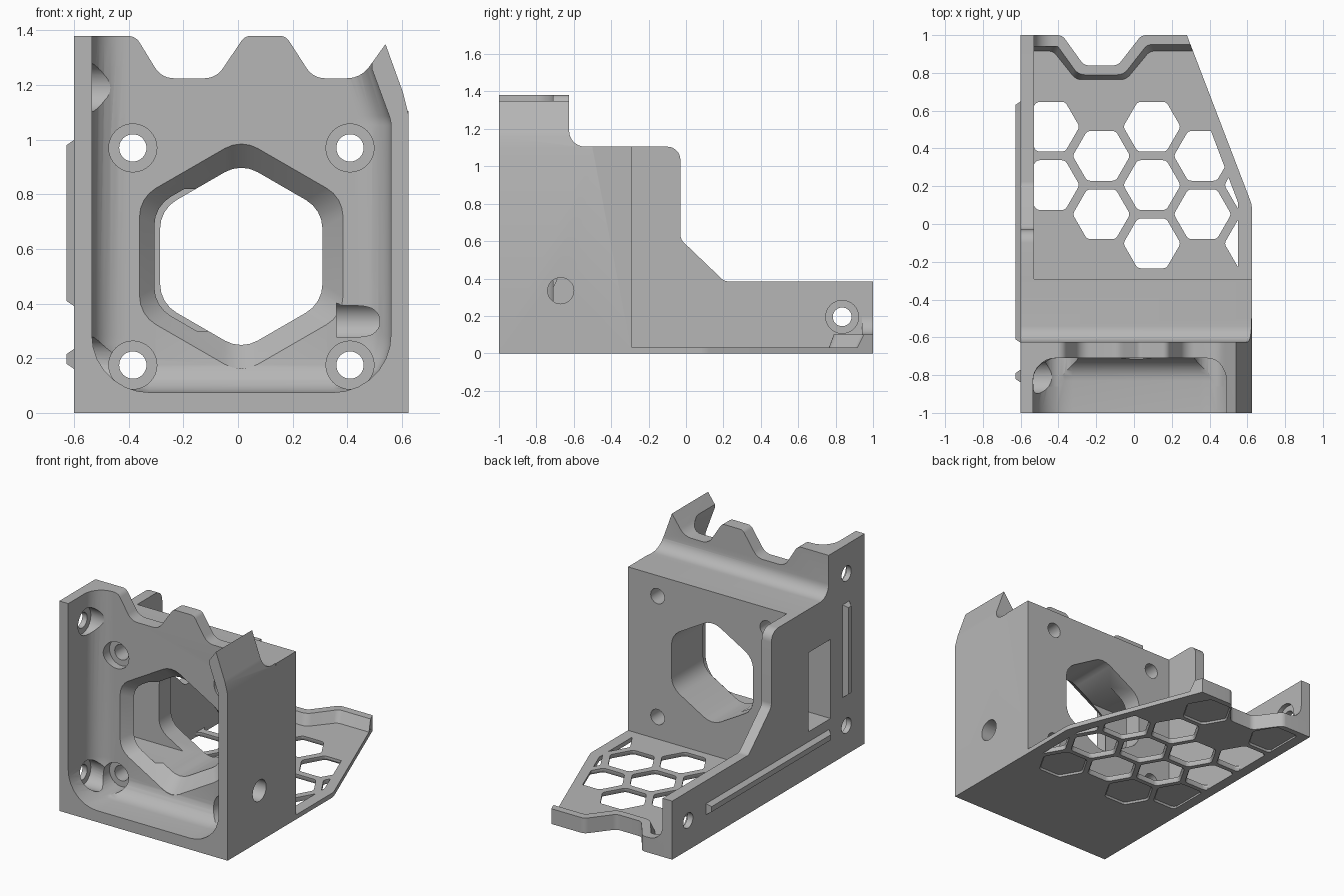
import bpy, bmesh, math
from mathutils import Vector

if "Cube" in bpy.data.objects:
    bpy.data.objects.remove(bpy.data.objects["Cube"])

grey = bpy.data.materials.new("plain grey")
grey.use_nodes = True
grey.diffuse_color = (0.47, 0.47, 0.47, 1)
grey.node_tree.nodes["Principled BSDF"].inputs["Base Color"].default_value = (0.47, 0.47, 0.47, 1)


def rounded(points, steps=7):
    """Polygon from (u, v, optional radius); corners become true arcs."""
    out, n = [], len(points)
    for i, p in enumerate(points):
        c = Vector(p[:2])
        r = p[2] if len(p) > 2 else 0
        if r <= 0:
            out.append(c)
            continue
        a = (Vector(points[i - 1][:2]) - c).normalized()
        b = (Vector(points[(i + 1) % n][:2]) - c).normalized()
        half = a.angle(b) / 2
        t, w = r / math.tan(half), math.sin(half)
        for k in range(steps + 1):
            s = k / steps
            ka, kc, kb = (1 - s) ** 2, 2 * s * (1 - s) * w, s * s
            out.append((ka * (c + a * t) + kc * c + kb * (c + b * t)) / (ka + kc + kb))
    return out


def loft(name, axis, sections):
    """Solid through (position, 2D ring) sections along an axis."""
    place = {"x": lambda p, w: (w, p[0], p[1]),
             "y": lambda p, w: (p[0], w, p[1]),
             "z": lambda p, w: (p[0], p[1], w)}[axis]
    bm = bmesh.new()
    rings = [[bm.verts.new(place(p, w)) for p in ring] for w, ring in sections]
    n = len(rings[0])
    for lo, hi in zip(rings, rings[1:]):
        for i in range(n):
            j = (i + 1) % n
            bm.faces.new((lo[i], lo[j], hi[j], hi[i]))
    bm.faces.new(rings[0])
    bm.faces.new(rings[-1])
    bmesh.ops.recalc_face_normals(bm, faces=bm.faces)
    mesh = bpy.data.meshes.new(name)
    bm.to_mesh(mesh)
    bm.free()
    mesh.materials.append(grey)
    ob = bpy.data.objects.new(name, mesh)
    bpy.context.collection.objects.link(ob)
    return ob


def prism(name, axis, ring, lo, hi):
    return loft(name, axis, [(lo, ring), (hi, ring)])


def box(u0, u1, v0, v1):
    return [(u0, v0), (u1, v0), (u1, v1), (u0, v1)]


def circle(u, v, r, n=32):
    return [(u + r * math.cos(2 * math.pi * i / n), v + r * math.sin(2 * math.pi * i / n)) for i in range(n)]


def hexagon(u, v, r, corner, turn=0):
    angles = [math.radians(turn + 60 * i) for i in range(6)]
    return rounded([(u + r * math.cos(a), v + r * math.sin(a), corner) for a in angles], 4)


def clip(poly, nu, nv, limit):
    """Keep the part of a convex polygon where nu*u + nv*v <= limit."""
    out = []
    for i, p in enumerate(poly):
        q = poly[i - 1]
        dp, dq = nu * p[0] + nv * p[1] - limit, nu * q[0] + nv * q[1] - limit
        if dp * dq < 0:
            s = dq / (dq - dp)
            out.append((q[0] + (p[0] - q[0]) * s, q[1] + (p[1] - q[1]) * s))
        if dp <= 0:
            out.append(tuple(p))
    return out


def cut(ob, cutters):
    for c in cutters:
        m = ob.modifiers.new("cut", "BOOLEAN")
        m.operation, m.solver, m.object = "DIFFERENCE", "EXACT", c
        bpy.context.view_layer.objects.active = ob
        bpy.ops.object.modifier_apply(modifier=m.name)


helpers = []


def cutter(axis, *sections):
    ob = loft("cutter", axis, sections)
    ob.hide_render = True
    helpers.append(ob)
    return ob


def drill(axis, u, v, r, lo, hi):
    ring = circle(u, v, r)
    return cutter(axis, (lo, ring), (hi, ring))


# Main block, profiled from the side
block = prism("main_block", "x", rounded([
    (-1, 0), (-.29, 0), (-.29, 1.105), (-.625, 1.105, .085), (-.625, 1.42), (-1, 1.42)]), -.6, .625)

# Scalloped top edge and slanted corner
top = rounded([(-.8, 1.38), (-.375, 1.38, .05), (-.28, 1.225, .08), (-.08, 1.225, .08), (.025, 1.38, .04),
               (.175, 1.38, .04), (.275, 1.225, .08), (.45, 1.225, .1), (.54, 1.35), (.605, 1.17, .2),
               (.64, 1.03), (.8, 1.03), (.8, 1.6), (-.8, 1.6)])
block_cuts = [cutter("y", (-1.1, top), (-.5, top))]


# Front pocket with a filleted back
def pocket(d):
    return rounded([(-.535 + d, 1.6), (-.535 + d, .075 + d, .21 - d), (.56 - d, .075 + d, .21 - d),
                    (.56 - d, 1.07, .1), (.49 - d, 1.26), (.49 - d, 1.6)])


fillet = .12
sections = [(-1.1, pocket(0))]
for k in range(8):
    a = math.pi / 2 * k / 7
    sections.append((-.71 - fillet + fillet * math.sin(a), pocket(fillet * (1 - math.cos(a)))))
block_cuts.append(cutter("y", *sections))

# Hexagonal opening with a bevelled front
big, small = (hexagon(.012, .573, r, .12, 30) for r in (.43, .343))
block_cuts.append(cutter("y", (-.72, big), (-.71, big), (-.62, small), (-.2, small)))

# Bolt holes with counterbores
for x in (-.385, .41):
    for z in (.175, .97):
        block_cuts += [drill("y", x, z, .05, -.8, -.2), drill("y", x, z, .088, -.86, -.66)]
for z in (.19, 1.19):
    block_cuts += [drill("x", -.81, z, .05, -.7, -.5), drill("x", -.81, z, .088, -.565, -.4)]
block_cuts.append(drill("x", -.67, .335, .07, .36, .7))

# Window in the side
window = box(-.645, -.415, .3, .82)
block_cuts.append(cutter("x", (-.7, window), (0, window)))

# Side wall
wall = prism("side_wall", "x", rounded([
    (-.29, 0), (1, 0), (1, .385), (.205, .385, .05), (-.03, .61, .06), (-.03, 1.105, .07), (-.29, 1.105)]), -.6, -.53)
cut(wall, [drill("x", .835, .195, .05, -.7, -.4), drill("x", .835, .195, .088, -.56, -.4)])

# Floor plate
floor = prism("floor_plate", "z", rounded([
    (-.6, -.29), (.625, -.29), (.625, .1, .15), (.28, 1), (.04, 1, .05), (-.085, .84, .05),
    (-.265, .84, .05), (-.38, 1, .05), (-.6, 1)]), 0, .03)

# Honeycomb: open cells and blind ones on the underside
pitch = .309
cells, blind = [], []
for col in range(-2, 3):
    x = .095 + col * pitch * math.cos(math.pi / 6)
    for row in range(-1, 4):
        y = .206 + (row - (.5 if col % 2 else 0)) * pitch
        closed = y > .7 or y < -.2 or (col == -2 and y < 0)
        if y > .9 or (closed and col == 2) or (col == 1 and y > .6) or (y > .6 and col == -1):
            continue
        ring = hexagon(x, y, .152, .03)
        for side in ((-1, 0, .53), (1, 0, .55), (.935, .353, .555)):
            ring = clip(ring, *side)
        if len(ring) < 3:
            continue
        mid = sum((Vector(p) for p in ring), Vector((0, 0))) / len(ring)
        wide = [mid + (Vector(p) - mid) * 1.1 for p in ring]
        if closed:
            blind.append(cutter("z", (-.01, wide), (.012, ring)))
        else:
            cells.append(cutter("z", (-.01, wide), (.015, ring), (.06, ring)))
cut(floor, cells + blind)
cut(block, block_cuts + blind)

# Wavy lip along the back of the floor
lip_rows = []
for y_out, y_in, x0, x1, x2, x3, x4 in ((.91, .76, -.43, -.31, -.04, .085, .314), (.95, .79, -.41, -.295, -.055, .07, .299)):
    edge = [(-.6, 1), (-.38, 1, .05), (-.265, .84, .05), (-.085, .84, .05), (.04, 1, .05), (.28, 1)]
    inner = [(x4, y_out), (x3, y_out, .05), (x2, y_in, .07), (x1, y_in, .07), (x0, y_out, .05), (-.6, y_out)]
    lip_rows.append(rounded(edge + inner))
lip = loft("back_lip", "z", [(.02, lip_rows[0]), (.1, lip_rows[1])])
gusset = prism("lip_gusset", "y", rounded([
    (-.55, .02), (-.4, .02), (-.4, .1), (-.53, .1, .1), (-.53, .25), (-.55, .25)]), .94, 1)

# Raised ribs on the outside
ribs = []
for name, (y0, y1, z0, z1) in (("upright_rib", (-.84, -.77, .39, 1.0)), ("long_rib", (-.63, .65, .16, .235))):
    ribs.append(loft(name, "x", [(-.599, box(y0, y1, z0, z1)),
                                 (-.628, box(y0 + .02, y1 - .02, z0 + .02, z1 - .02))]))

for c in helpers:
    bpy.data.objects.remove(c)

bpy.ops.object.select_all(action="DESELECT")
for ob in [block, wall, floor, lip, gusset] + ribs:
    ob.select_set(True)
bpy.context.view_layer.objects.active = block
bpy.ops.object.shade_smooth_by_angle(angle=math.radians(30))
